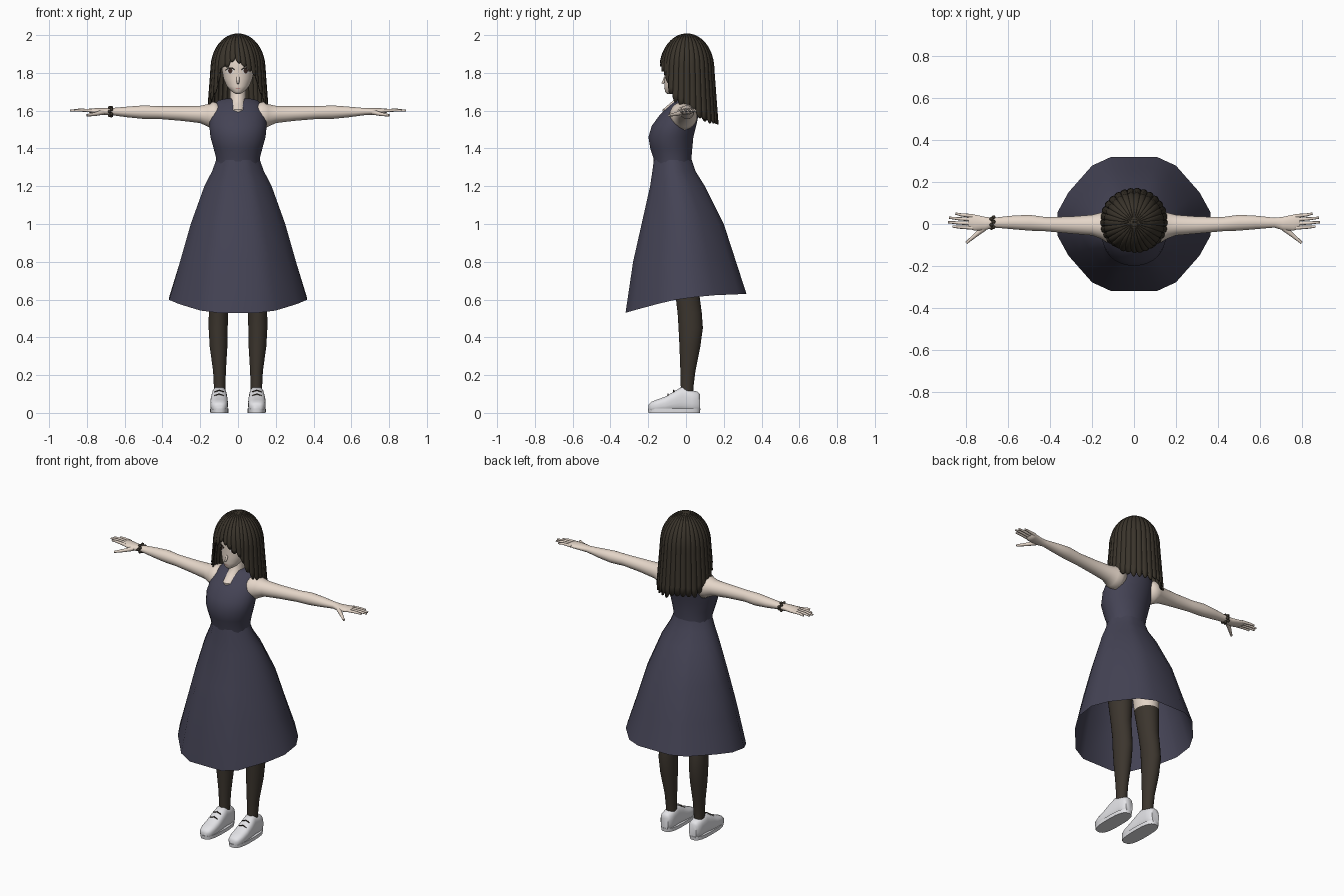
import bpy, bmesh, math, random
from mathutils import Vector

random.seed(4)
if "Cube" in bpy.data.objects:
    bpy.data.objects.remove(bpy.data.objects["Cube"])


def material(name, *rgb):
    m = bpy.data.materials.new(name)
    m.use_nodes = True
    m.diffuse_color = (*rgb, 1)
    m.node_tree.nodes["Principled BSDF"].inputs["Base Color"].default_value = (*rgb, 1)
    return m


skin = material("skin", .78, .67, .58)
navy = material("navy cloth", .058, .056, .09)
brown = material("dark brown hair", .042, .034, .024)
sock = material("dark stocking", .045, .036, .027)
white = material("white leather", .8, .8, .83)
eye_white = material("eye white", .85, .82, .8)
iris_brown = material("iris brown", .05, .025, .02)
lip = material("lip pink", .55, .3, .27)


def finish(name, bm, mat, sharp=50):
    bmesh.ops.recalc_face_normals(bm, faces=bm.faces)
    me = bpy.data.meshes.new(name)
    bm.to_mesh(me)
    bm.free()
    me.materials.append(mat)
    me.shade_smooth()
    me.set_sharp_from_angle(angle=math.radians(sharp))
    ob = bpy.data.objects.new(name, me)
    bpy.context.collection.objects.link(ob)
    return ob


def bridge(bm, rows, closed=True):
    for a, b in zip(rows, rows[1:]):
        n = len(a)
        for i in range(n if closed else n - 1):
            j = (i + 1) % n
            bm.faces.new((a[i], a[j], b[j], b[i]))


def circle(n, e=1):
    """Unit outline; e below one makes it boxier."""
    for i in range(n):
        a = 2 * math.pi * (i + .5) / n
        yield tuple(math.copysign(abs(v) ** e, v) for v in (math.cos(a), math.sin(a)))


def loft(name, mat, rings, axis="z", outline=None, s=1, caps=True, sharp=50):
    """Rings are (height, centre, radius, low, high); low and high bound the second direction."""
    outline = outline or list(circle(24))
    bm = bmesh.new()
    rows = []
    for h, c, r, lo, hi in rings:
        row = []
        for u, v in outline:
            p, q = c + r * u, (lo + hi) / 2 + (hi - lo) / 2 * v
            x, y, z = {"z": (p, q, h), "x": (h, q, p), "y": (p, h, q)}[axis]
            row.append(bm.verts.new((s * x, y, z)))
        rows.append(row)
    bridge(bm, rows)
    if caps:
        bm.faces.new(rows[0])
        bm.faces.new(rows[-1])
    return finish(name, bm, mat, sharp)


def tube(name, mat, points, radius, taper=.6):
    cu = bpy.data.curves.new(name, "CURVE")
    cu.dimensions = "3D"
    cu.bevel_depth = radius
    cu.bevel_resolution = 2
    cu.use_fill_caps = True
    sp = cu.splines.new("POLY")
    sp.points.add(len(points) - 1)
    for i, (pt, co) in enumerate(zip(sp.points, points)):
        pt.co = (*co, 1)
        pt.radius = 1 + (taper - 1) * i / (len(points) - 1)
    sp.use_smooth = True
    cu.materials.append(mat)
    ob = bpy.data.objects.new(name, cu)
    bpy.context.collection.objects.link(ob)
    return ob


def lerp(x, table):
    """Piecewise linear lookup; each row is (key, values...)."""
    for a, b in zip(table, table[1:]):
        if x <= b[0]:
            t = max(0, (x - a[0]) / (b[0] - a[0]))
            return [p + (q - p) * t for p, q in zip(a[1:], b[1:])]
    return list(table[-1][1:])


# Dress: faceted flared skirt with a dipping front hem, then the bodice
quarter = [(1, .18), (.86, .47), (.55, .87), (.3, 1)]
half = quarter + [(-u, v) for u, v in reversed(quarter)]
skirt_outline = half + [(u, -v) for u, v in reversed(half)]
skirt = loft("skirt", navy, [
    (1.34, 0, .115, -.17, .03), (1.28, 0, .137, -.178, .05), (1.2, 0, .178, -.19, .1),
    (1, 0, .25, -.235, .2), (.8, 0, .307, -.28, .265), (.61, 0, .364, -.32, .32),
], outline=skirt_outline, caps=False, sharp=80)
hem = [(-.32, .53), (-.2, .565), (-.03, .605), (.13, .622), (.32, .63)]
for v in skirt.data.vertices:
    if v.co.z < .62:
        v.co.z = lerp(v.co.y, hem)[0]
loft("bodice", navy, [
    (1.31, 0, .116, -.17, .03), (1.35, 0, .117, -.174, .03), (1.4, 0, .13, -.19, .034),
    (1.46, 0, .147, -.2, .04), (1.52, 0, .153, -.182, .055), (1.58, 0, .147, -.138, .068),
    (1.63, 0, .127, -.085, .07), (1.655, 0, .105, -.052, .065), (1.665, 0, .06, -.04, .055)], sharp=80)

# Neck and hidden hips
loft("neck", skin, [(1.57, 0, .03, -.12, .02), (1.605, 0, .045, -.125, .03), (1.635, 0, .044, -.09, .05),
                    (1.665, 0, .042, -.055, .045), (1.72, 0, .042, -.05, .045)])
loft("hips", skin, [(.92, 0, .08, -.05, .06), (.98, 0, .15, -.09, .09), (1.1, 0, .15, -.11, .08),
                    (1.25, 0, .12, -.13, .04)])

# Head with nose and mouth
face = [(1.688, 0, .012, -.1, -.07), (1.7, 0, .032, -.111, -.04), (1.73, 0, .06, -.115, .02),
        (1.77, 0, .077, -.113, .06), (1.82, 0, .086, -.113, .085), (1.88, 0, .09, -.113, .1),
        (1.93, 0, .075, -.09, .085), (1.96, 0, .04, -.05, .05)]
loft("head", skin, face, outline=list(circle(32)), sharp=80)


def face_y(x, z):
    _, r, lo, hi = lerp(z, face)
    return (lo + hi) / 2 - (hi - lo) / 2 * math.sqrt(max(0, 1 - (x / r) ** 2))


def face_plate(name, mat, cx, cz, rx, rz, lift):
    """Thin painted ellipse that follows the face."""
    bm = bmesh.new()
    rows = [[bm.verts.new((cx + k * rx * u, face_y(cx + k * rx * u, cz + k * rz * v) - lift, cz + k * rz * v))
             for u, v in circle(16)] for k in (.05, .5, 1)]
    bridge(bm, rows)
    bm.faces.new(rows[0])
    return finish(name, bm, mat)


tube("nose", skin, [(0, -.108, 1.775), (0, -.12, 1.75), (0, -.126, 1.743)], .009, .5)
face_plate("mouth", lip, 0, 1.718, .014, .003, .002)

for s, side in ((1, "left"), (-1, "right")):
    # Eyes and lashes
    face_plate(side + "_eye_white", eye_white, s * .042, 1.81, .02, .014, .002)
    face_plate(side + "_iris", iris_brown, s * .041, 1.811, .011, .014, .004)
    lash = [(s * x, face_y(x, z) - .003, z) for x, z in ((.02, 1.817), (.032, 1.826), (.05, 1.826), (.065, 1.815))]
    tube(side + "_lash", brown, lash, .003)

    # Arm from shoulder to palm
    loft(side + "_arm", skin, [
        (.09, 1.58, .05, -.075, .045), (.13, 1.573, .075, -.088, .06), (.16, 1.575, .06, -.07, .054),
        (.2, 1.58, .046, -.055, .044), (.3, 1.585, .039, -.046, .036), (.42, 1.59, .034, -.035, .033),
        (.5, 1.592, .036, -.032, .044), (.58, 1.593, .029, -.025, .04), (.67, 1.595, .019, -.017, .03),
        (.71, 1.595, .018, -.03, .034), (.76, 1.598, .015, -.032, .045), (.79, 1.6, .01, -.022, .046)],
        "x", s=s, sharp=80)
    # Fingers and thumb
    for finger, y0, y1, tip in (("index", -.018, -.012, .866), ("middle", .002, .009, .888),
                                ("ring", .021, .03, .882), ("little", .038, .05, .852)):
        tube(f"{side}_{finger}_finger", skin,
             [(s * .77, y0, 1.6), (s * (.4 + tip / 2), (y0 + y1) / 2, 1.603), (s * tip, y1, 1.6)], .0095, .55)
    tube(side + "_thumb", skin, [(s * .715, -.02, 1.592), (s * .755, -.052, 1.582), (s * .8, -.09, 1.575)], .014, .45)

    # Leg: stocking with bare thigh above
    loft(side + "_stocking", sock, [
        (.08, .097, .03, -.03, .04), (.14, .097, .031, -.028, .04), (.22, .098, .034, -.03, .05),
        (.35, .103, .047, -.035, .076), (.45, .105, .051, -.04, .09), (.53, .104, .051, -.045, .084),
        (.62, .102, .055, -.056, .072), (.78, .098, .068, -.08, .07)], s=s)
    loft(side + "_thigh", skin, [(.76, .098, .065, -.077, .067), (.9, .092, .078, -.09, .08),
                                 (1.02, .085, .075, -.09, .08)], s=s)

    # Shoe, sole and laces
    loft(side + "_shoe", white, [
        (-.198, .1, .02, .01, .045), (-.185, .1, .036, .005, .058), (-.15, .1, .045, .005, .072),
        (-.11, .1, .047, .005, .086), (-.06, .1, .045, .005, .116), (-.02, .099, .041, .005, .139),
        (.03, .098, .04, .005, .12), (.06, .098, .036, .005, .113), (.074, .098, .025, .01, .1)],
        "y", list(circle(24, .75)), s)
    loft(side + "_sole", white, [(0, .099, .048, -.2, .075), (.022, .099, .049, -.202, .077)],
         outline=list(circle(24, .7)), s=s)
    for y, z in ((-.095, .1), (-.065, .12)):
        tube(side + "_lace", sock, [(s * (.1 + d), y, z - abs(d) * .35) for d in (-.025, 0, .025)], .003, 1)

# Beaded bracelet on the right wrist
for i, (u, v) in enumerate(circle(11)):
    bm = bmesh.new()
    bmesh.ops.create_icosphere(bm, subdivisions=2, radius=.0095)
    shift = Vector((-.675 + .005 * (-1) ** i, .007 + .026 * u, 1.595 + .022 * v))
    bmesh.ops.translate(bm, verts=bm.verts, vec=shift)
    finish("bracelet_bead", bm, brown)

# Hair: one dome whose locks have ridges and pointed ends
LOCKS, STEPS, ROWS = 30, 6, 18
PART = -167
length = [random.uniform(.4, 1.3) for _ in range(LOCKS)]
ends = [(0, 1.565), (60, 1.57), (128, 1.71), (140, 1.81)]


def hair_end(deg):
    if abs(deg) < 140:
        return lerp(abs(deg), ends)[0]
    off = abs((deg - PART + 180) % 360 - 180)
    return lerp(off, [(0, 1.885), (12, 1.86), (55, 1.8)])[0]


def hair_point(deg, z, bump):
    up = (z - 1.82) / .18
    r = math.sqrt(max(0, 1 - up * up)) if up > 0 else 1 - .1 * up
    r *= .975 + .04 * bump
    a = math.radians(deg)
    return .135 * r * math.sin(a), .005 + .135 * r * math.cos(a), z


bm = bmesh.new()
rows = [[] for _ in range(ROWS)]
for i in range(LOCKS * STEPS):
    deg = 360 * i / (LOCKS * STEPS) - 180
    bump = math.sin(math.pi * (i % STEPS) / STEPS)
    end = hair_end(deg) - .032 * bump * length[i // STEPS]
    for k in range(ROWS):
        t = (k + .2) / (ROWS - .8)
        sweep = 7 * t * t if abs(deg) > 140 else 0
        rows[k].append(bm.verts.new(hair_point(deg - sweep, 2 - (2 - end) * t * t, bump)))
bridge(bm, rows)
bm.faces.new(rows[0])
hair = finish("hair", bm, brown)
thick = hair.modifiers.new("thickness", "SOLIDIFY")
thick.thickness = .009
thick.offset = -1
